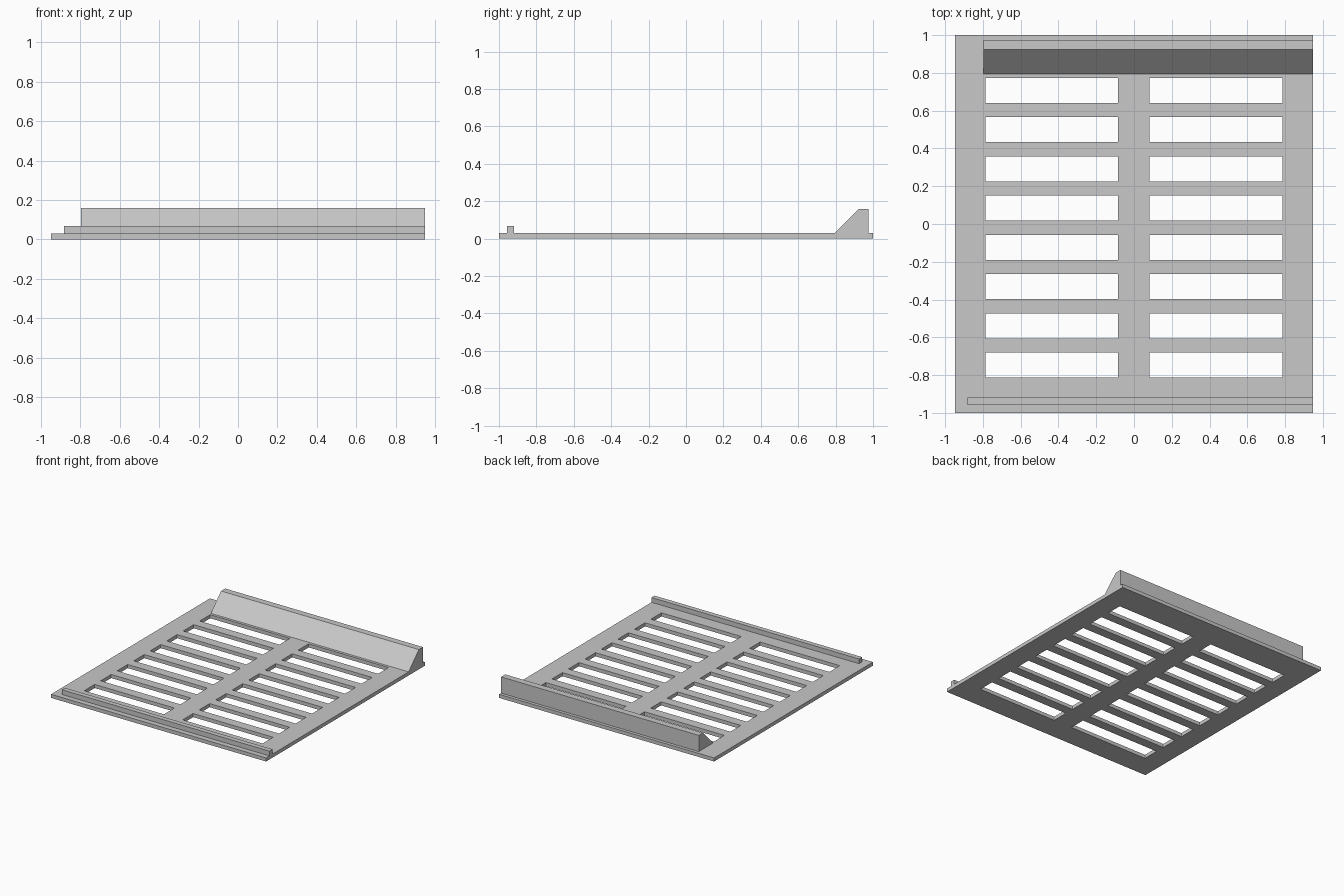
import bpy
import bmesh
from math import radians

default = bpy.data.objects.get("Cube")
if default:
    bpy.data.objects.remove(default, do_unlink=True)

HALF_W, HALF_L, THICK = 0.948, 1.0, 0.029

# Single plain grey material
grey = bpy.data.materials.new("plain grey")
grey.use_nodes = True
grey.diffuse_color = (0.58, 0.58, 0.58, 1)
grey.node_tree.nodes["Principled BSDF"].inputs["Base Color"].default_value = grey.diffuse_color


def finish(bm, name):
    bmesh.ops.recalc_face_normals(bm, faces=bm.faces)
    mesh = bpy.data.meshes.new(name)
    bm.to_mesh(mesh)
    bm.free()
    mesh.materials.append(grey)
    obj = bpy.data.objects.new(name, mesh)
    bpy.context.collection.objects.link(obj)
    return obj


def extrude_all(bm, vec):
    out = bmesh.ops.extrude_face_region(bm, geom=bm.faces[:])
    verts = [g for g in out["geom"] if isinstance(g, bmesh.types.BMVert)]
    bmesh.ops.translate(bm, verts=verts, vec=vec)


def bar(name, profile, x0, x1):
    """Extrude a (y, z) profile along x."""
    bm = bmesh.new()
    bm.faces.new([bm.verts.new((x0, y, z)) for y, z in profile])
    extrude_all(bm, (x1 - x0, 0, 0))
    return finish(bm, name)


# Slotted base plate: a grid of cells with the slot cells left open
ROWS, FIRST, PITCH, SLOT = 8, -0.813, 0.2078, 0.132
xs = [-HALF_W, -0.787, -0.084, 0.081, 0.786, HALF_W]
ys = [-HALF_L]
for i in range(ROWS):
    ys += [FIRST + i * PITCH, FIRST + i * PITCH + SLOT]
ys.append(HALF_L)

bm = bmesh.new()
grid = [[bm.verts.new((x, y, 0)) for y in ys] for x in xs]
for i in range(len(xs) - 1):
    for j in range(len(ys) - 1):
        if not (i % 2 and j % 2):
            bm.faces.new((grid[i][j], grid[i + 1][j], grid[i + 1][j + 1], grid[i][j + 1]))
extrude_all(bm, (0, 0, THICK))
finish(bm, "slotted_plate")

# Low square rail along the front edge
bar("front_rail", [(-0.958, THICK), (-0.919, THICK), (-0.919, 0.067), (-0.958, 0.067)],
    -0.882, HALF_W)

# Sloped ridge along the back edge
bar("back_ridge", [(0.795, THICK), (0.975, THICK), (0.975, 0.158), (0.923, 0.158)],
    -0.796, HALF_W)
